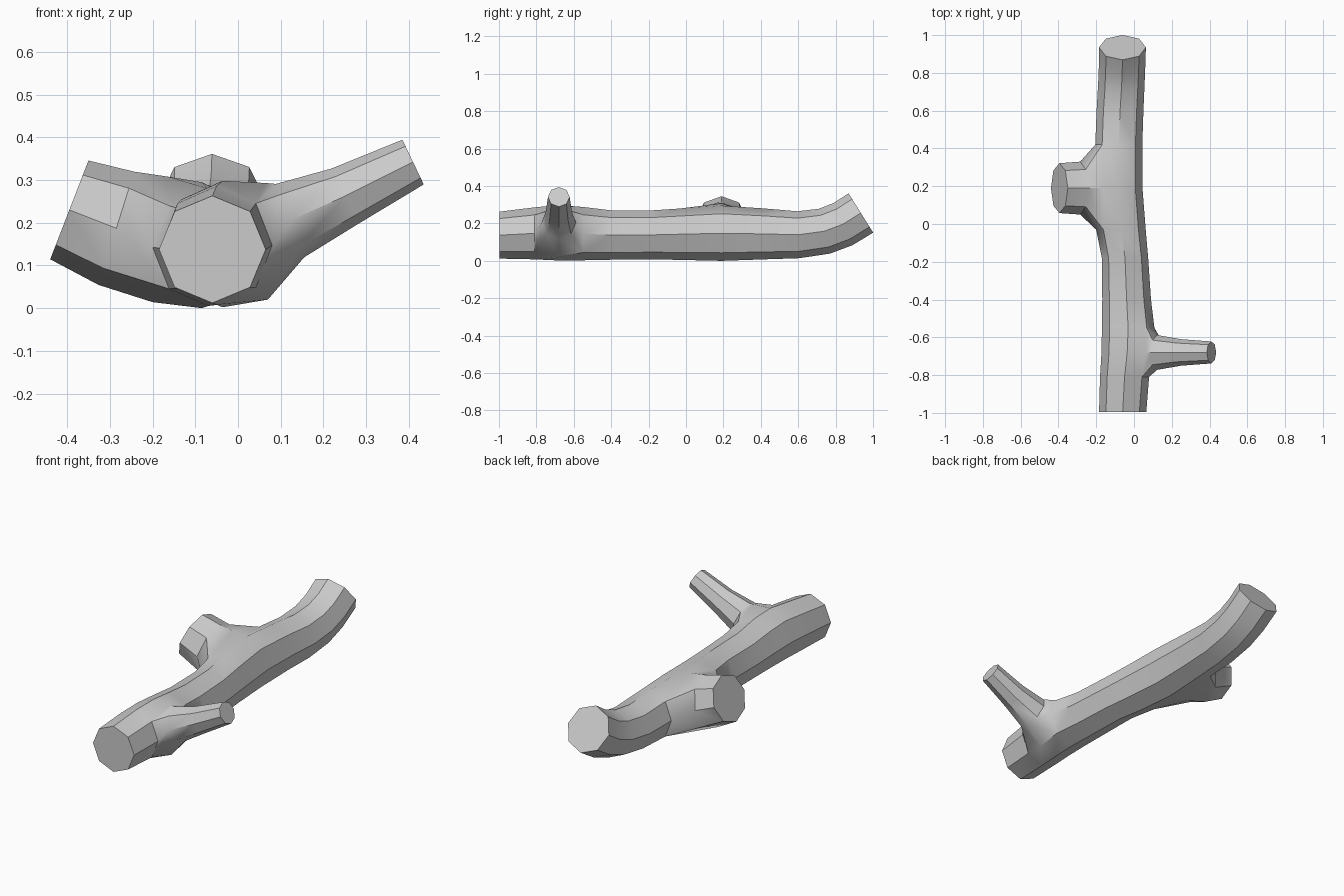
import bpy, bmesh
from math import sin, cos, pi, radians
from mathutils import Vector

if "Cube" in bpy.data.objects:
    bpy.data.objects.remove(bpy.data.objects["Cube"])

N = 8
bm = bmesh.new()

# trunk stations: y, x min, x max, z min, z max, tilt in degrees
STATIONS = [
    (-0.996, -0.185, 0.065, 0.012, 0.263, 0),
    (-0.81, -0.180, 0.080, 0.008, 0.286, 0),
    (-0.68, -0.172, 0.100, 0.002, 0.298, 0),
    (-0.55, -0.170, 0.108, 0.003, 0.288, 0),
    (-0.40, -0.168, 0.090, 0.006, 0.270, 0),
    (-0.18, -0.170, 0.075, 0.008, 0.270, 0),
    (-0.03, -0.200, 0.062, 0.005, 0.280, 0),
    (0.19, -0.215, 0.045, 0.000, 0.295, 0),
    (0.42, -0.205, 0.044, 0.008, 0.280, 0),
    (0.60, -0.198, 0.050, 0.014, 0.265, 2),
    (0.74, -0.190, 0.056, 0.035, 0.282, 14),
    (0.84, -0.186, 0.060, 0.073, 0.320, 24),
    (0.935, -0.185, 0.063, 0.132, 0.380, 32),
]


def add_ring(center, u, v, ru, rv):
    return [bm.verts.new(center + u * (ru * cos(2 * pi * k / N)) + v * (rv * sin(2 * pi * k / N)))
            for k in range(N)]


def bridge(a, b, skip=()):
    for k in range(N):
        if k not in skip:
            j = (k + 1) % N
            bm.faces.new((a[k], a[j], b[j], b[k]))


# trunk, with openings where the branches grow out
rings = []
for y, x0, x1, z0, z1, tilt in STATIONS:
    t = radians(tilt)
    rings.append(add_ring(Vector(((x0 + x1) / 2, y, (z0 + z1) / 2)), Vector((1, 0, 0)),
                          Vector((0, -sin(t), cos(t))), (x1 - x0) / 2, (z1 - z0) / 2))
openings = {1: (7, 0), 2: (7, 0), 6: (3, 4), 7: (3, 4)}
for i in range(len(rings) - 1):
    bridge(rings[i], rings[i + 1], openings.get(i, ()))
bm.faces.new(rings[0])
bm.faces.new(rings[-1])

# swelling above and below each branch
for i, k, x, z in ((2, 7, 0.07, 0.02), (2, 1, 0.065, 0.293),
                   (7, 3, -0.165, 0.308), (7, 5, -0.2, 0.014)):
    rings[i][k].co.x, rings[i][k].co.z = x, z


def branch(i, k, up, sections):
    """Grow a branch from the opening centred on trunk vertex (i, k).
    Sections: centre, tilt axis pointing up, radius up, radius along y."""
    around = [(0, 1), (1, 1), (1, 0), (1, -1), (0, -1), (-1, -1), (-1, 0), (-1, 1)]
    prev = [rings[i + di][(k + dk * up) % N] for di, dk in around]
    for center, u, ru, rv in sections:
        ring = add_ring(Vector(center), Vector(u).normalized(), Vector((0, 1, 0)), ru, rv)
        bridge(prev, ring)
        prev = ring
    bm.faces.new(prev)
    bm.verts.remove(rings[i][k])


# thin right branch
branch(2, 0, 1, [
    ((0.122, -0.68, 0.205), (-0.36, 0, 0.93), 0.092, 0.092),
    ((0.25, -0.68, 0.262), (-0.44, 0, 0.9), 0.072, 0.07),
    ((0.410, -0.68, 0.342), (-0.43, 0, 0.9), 0.058, 0.058),
])
# thick left stub
branch(7, 4, -1, [
    ((-0.285, 0.19, 0.187), (0.3, 0, 0.95), 0.139, 0.140),
    ((-0.395, 0.19, 0.230), (0.36, 0, 0.93), 0.124, 0.132),
])

bmesh.ops.recalc_face_normals(bm, faces=bm.faces[:])
mesh = bpy.data.meshes.new("log")
bm.to_mesh(mesh)
bm.free()
log = bpy.data.objects.new("log", mesh)
bpy.context.collection.objects.link(log)
bpy.context.view_layer.objects.active = log
log.select_set(True)
bpy.ops.object.shade_smooth_by_angle(angle=radians(35))
